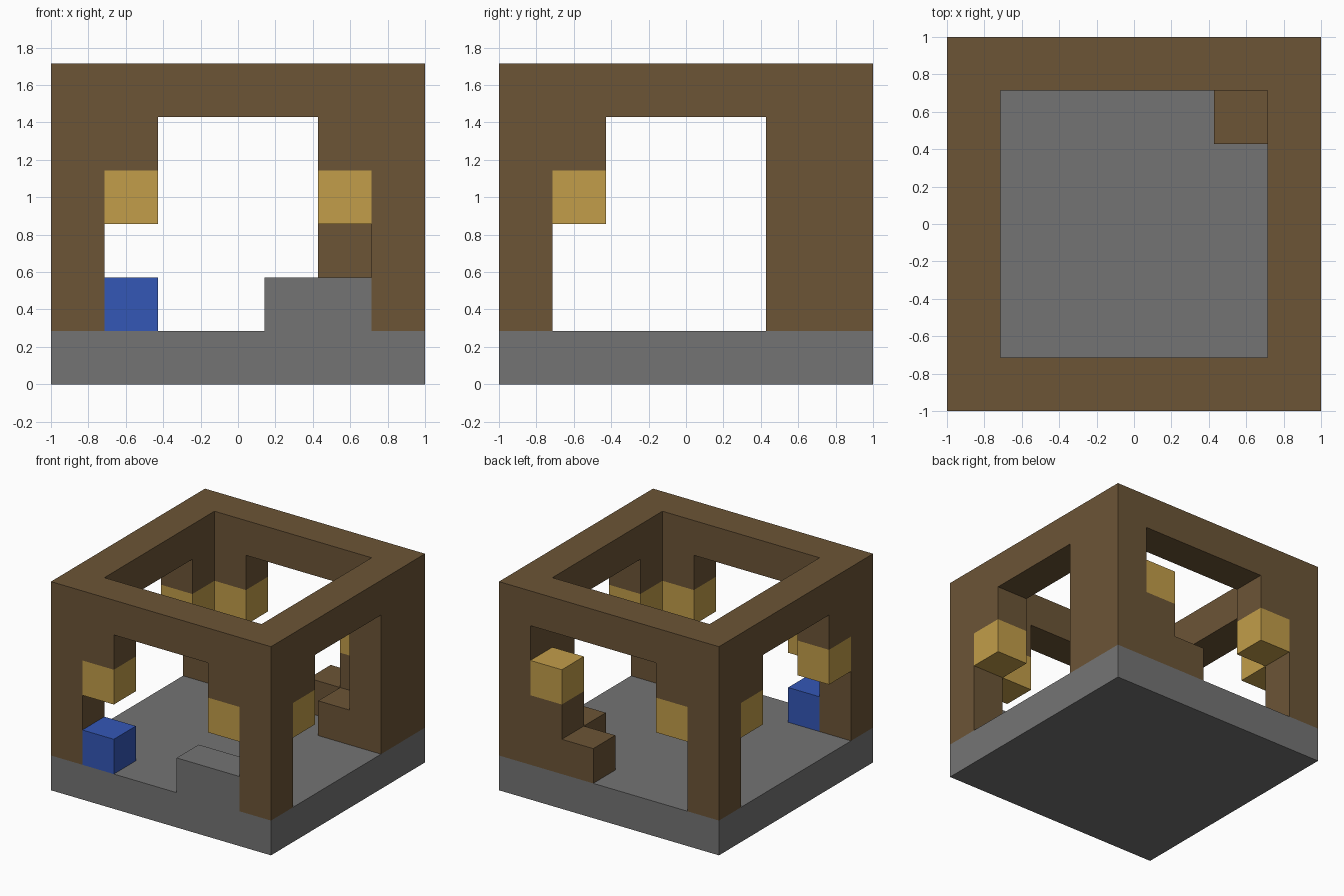
import bpy
import bmesh

UNIT = 2 / 7  # edge of one block; the model is 7 x 7 x 6 blocks

cube = bpy.data.objects.get("Cube")
if cube:
    bpy.data.objects.remove(cube, do_unlink=True)


def make_material(name, rgb):
    mat = bpy.data.materials.new(name)
    mat.use_nodes = True
    mat.diffuse_color = (*rgb, 1)
    mat.node_tree.nodes["Principled BSDF"].inputs["Base Color"].default_value = (*rgb, 1)
    return mat


stone = make_material("grey stone", (0.175, 0.175, 0.175))
wood = make_material("brown wood", (0.15, 0.09, 0.037))
gold = make_material("gold", (0.54, 0.34, 0.068))
blue = make_material("blue", (0.034, 0.095, 0.47))


def box(name, mat, cell, size=(1, 1, 1)):
    """Box whose lowest corner is a block cell and whose size is in blocks."""
    bm = bmesh.new()
    bmesh.ops.create_cube(bm, size=1)
    middle = [c + s / 2 for c, s in zip(cell, size)]
    for v in bm.verts:
        x, y, z = (m + p * s for m, p, s in zip(middle, v.co, size))
        v.co = (x * UNIT - 1, y * UNIT - 1, z * UNIT)
    mesh = bpy.data.meshes.new(name)
    bm.to_mesh(mesh)
    bm.free()
    mesh.materials.append(mat)
    obj = bpy.data.objects.new(name, mesh)
    bpy.context.scene.collection.objects.link(obj)
    return obj


# Stone floor and front step
box("floor", stone, (0, 0, 0), (7, 7, 1))
box("front_step", stone, (4, 0, 1), (2, 1, 1))

# Corner posts and the square top frame
for side, x in (("right", 0), ("left", 6)):
    for end, y in (("front", 0), ("back", 6)):
        box(f"{end}_{side}_post", wood, (x, y, 1), (1, 1, 4))
    box(f"{side}_beam", wood, (x, 0, 5), (1, 7, 1))
for end, y in (("front", 0), ("back", 6)):
    box(f"{end}_beam", wood, (1, y, 5), (5, 1, 1))

# Brackets under the beams, each ending in a lantern block
for name, x, y in (("front_right", 1, 0), ("front_left", 5, 0),
                   ("right_front", 0, 1), ("right_back", 0, 5),
                   ("left_front", 6, 1), ("back_right", 1, 6)):
    box(f"{name}_bracket", wood, (x, y, 4))
    box(f"{name}_lantern", gold, (x, y, 3))

# Thickened left back corner, with its steps and standing lantern
box("left_back_wall", wood, (6, 5, 1), (1, 1, 4))
box("inner_step", wood, (5, 5, 1))
box("back_step", wood, (4, 6, 1))
box("lantern_stand", wood, (5, 6, 1), (1, 1, 2))
box("standing_lantern", gold, (5, 6, 3))

# Blue block beside the front right post
box("blue_block", blue, (1, 0, 1))
